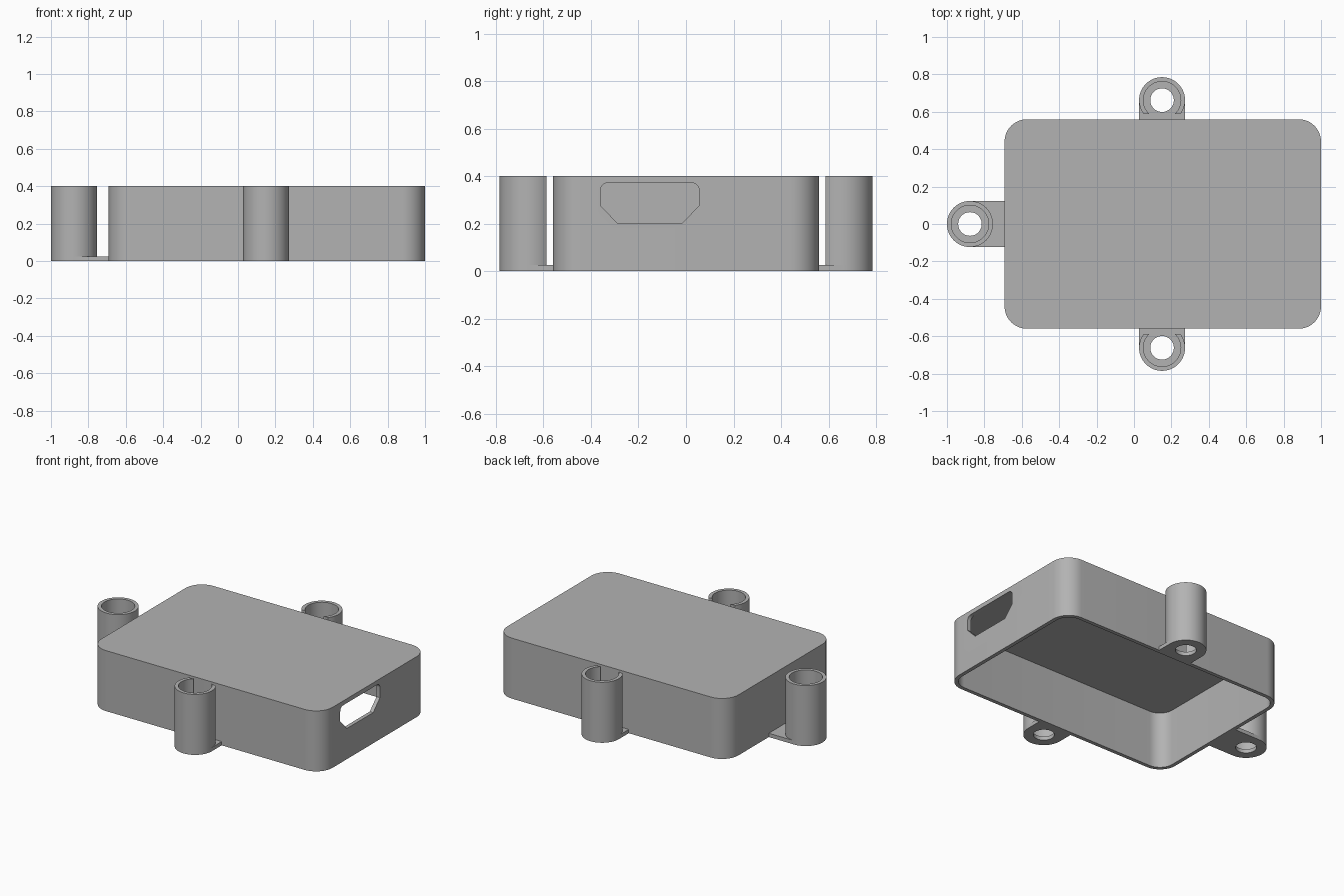
import bpy
import bmesh
from math import pi, cos, sin
from mathutils import Matrix

if "Cube" in bpy.data.objects:
    bpy.data.objects.remove(bpy.data.objects["Cube"])

grey = bpy.data.materials.new("plain grey")
grey.use_nodes = True
grey.diffuse_color = (0.45, 0.45, 0.45, 1)
grey.node_tree.nodes["Principled BSDF"].inputs["Base Color"].default_value = (0.45, 0.45, 0.45, 1)

HEIGHT, WALL, TAB = 0.4, 0.025, 0.025
RADIUS, BORE, HOLE = 0.123, 0.1, 0.063


def arc(cx, cy, r, start, end, steps):
    angles = [start + (end - start) * i / steps for i in range(steps + 1)]
    return [(cx + r * cos(a), cy + r * sin(a)) for a in angles]


def circle(r):
    return arc(0, 0, r, 0, 2 * pi, 64)[:-1]


def rounded_rect(x0, x1, y0, y1, r):
    corners = [(x1 - r, y1 - r), (x0 + r, y1 - r), (x0 + r, y0 + r), (x1 - r, y0 + r)]
    points = []
    for i, (cx, cy) in enumerate(corners):
        points += arc(cx, cy, r, i * pi / 2, (i + 1) * pi / 2, 12)
    return points


def prism(name, outline, z0, z1, matrix=Matrix()):
    """Extrude a flat outline from z0 to z1, then place it."""
    bm = bmesh.new()
    face = bm.faces.new([bm.verts.new((x, y, z0)) for x, y in outline])
    top = bmesh.ops.extrude_face_region(bm, geom=[face])["geom"]
    verts = [v for v in top if isinstance(v, bmesh.types.BMVert)]
    bmesh.ops.translate(bm, verts=verts, vec=(0, 0, z1 - z0))
    bmesh.ops.transform(bm, matrix=matrix, verts=bm.verts)
    bmesh.ops.recalc_face_normals(bm, faces=bm.faces)
    mesh = bpy.data.meshes.new(name)
    bm.to_mesh(mesh)
    bm.free()
    mesh.materials.append(grey)
    obj = bpy.data.objects.new(name, mesh)
    bpy.context.collection.objects.link(obj)
    return obj


def activate(obj):
    bpy.ops.object.select_all(action='DESELECT')
    obj.select_set(True)
    bpy.context.view_layer.objects.active = obj


def cut(obj, cutter):
    cutter.hide_render = True
    mod = obj.modifiers.new("cut", 'BOOLEAN')
    mod.operation, mod.solver, mod.object = 'DIFFERENCE', 'EXACT', cutter
    activate(obj)
    bpy.ops.object.modifier_apply(modifier=mod.name)
    bpy.data.objects.remove(cutter)


def smooth(obj):
    activate(obj)
    bpy.ops.object.shade_smooth_by_angle(angle=pi / 6)


# Case: rounded shell, open underneath
X0, X1, Y = -0.692, 1.0, 0.56
case = prism("case", rounded_rect(X0, X1, -Y, Y, 0.12), 0, HEIGHT)
cut(case, prism("cavity", rounded_rect(X0 + WALL, X1 - WALL, -Y + WALL, Y - WALL, 0.095),
                -0.1, HEIGHT - WALL))

# Port through the right-hand end wall: outline drawn in y, z and pushed along x
port = [(-0.36, 0.275), (-0.29, 0.203), (-0.015, 0.203), (0.055, 0.275)]
port += arc(0.025, 0.341, 0.03, 0, pi / 2, 6) + arc(-0.33, 0.341, 0.03, pi / 2, pi, 6)
to_end = Matrix(((0, 0, 1, 0), (1, 0, 0, 0), (0, 1, 0, 0), (0, 0, 0, 1)))
cut(case, prism("port", port, 0.9, 1.1, to_end))
smooth(case)


def mount(side, x, y, turn, reach, slotted):
    """Screw mount whose local +x points at the case wall."""
    place = Matrix.Translation((x, y, 0)) @ Matrix.Rotation(turn, 4, 'Z')
    outline = arc(0, 0, RADIUS, pi / 2, 3 * pi / 2, 32) + [(reach, -RADIUS), (reach, RADIUS)]
    tab = prism(side + "_tab", outline, 0, TAB, place)
    cut(tab, prism("hole", circle(HOLE), -0.1, 0.1, place))
    sleeve = prism(side + "_sleeve", circle(RADIUS), TAB, HEIGHT, place)
    cut(sleeve, prism("bore", circle(BORE), -0.1, 0.5, place))
    if slotted:
        # Trim the side nearest the case so it clears the wall
        block = [(0.075, -0.2), (0.2, -0.2), (0.2, 0.2), (0.075, 0.2)]
        cut(sleeve, prism("trim", block, -0.1, 0.5, place))
    smooth(tab)
    smooth(sleeve)


mount("front", 0.15, -0.662, pi / 2, 0.102, True)
mount("back", 0.15, 0.662, -pi / 2, 0.102, True)
mount("right", -0.877, 0, 0, 0.185, False)
